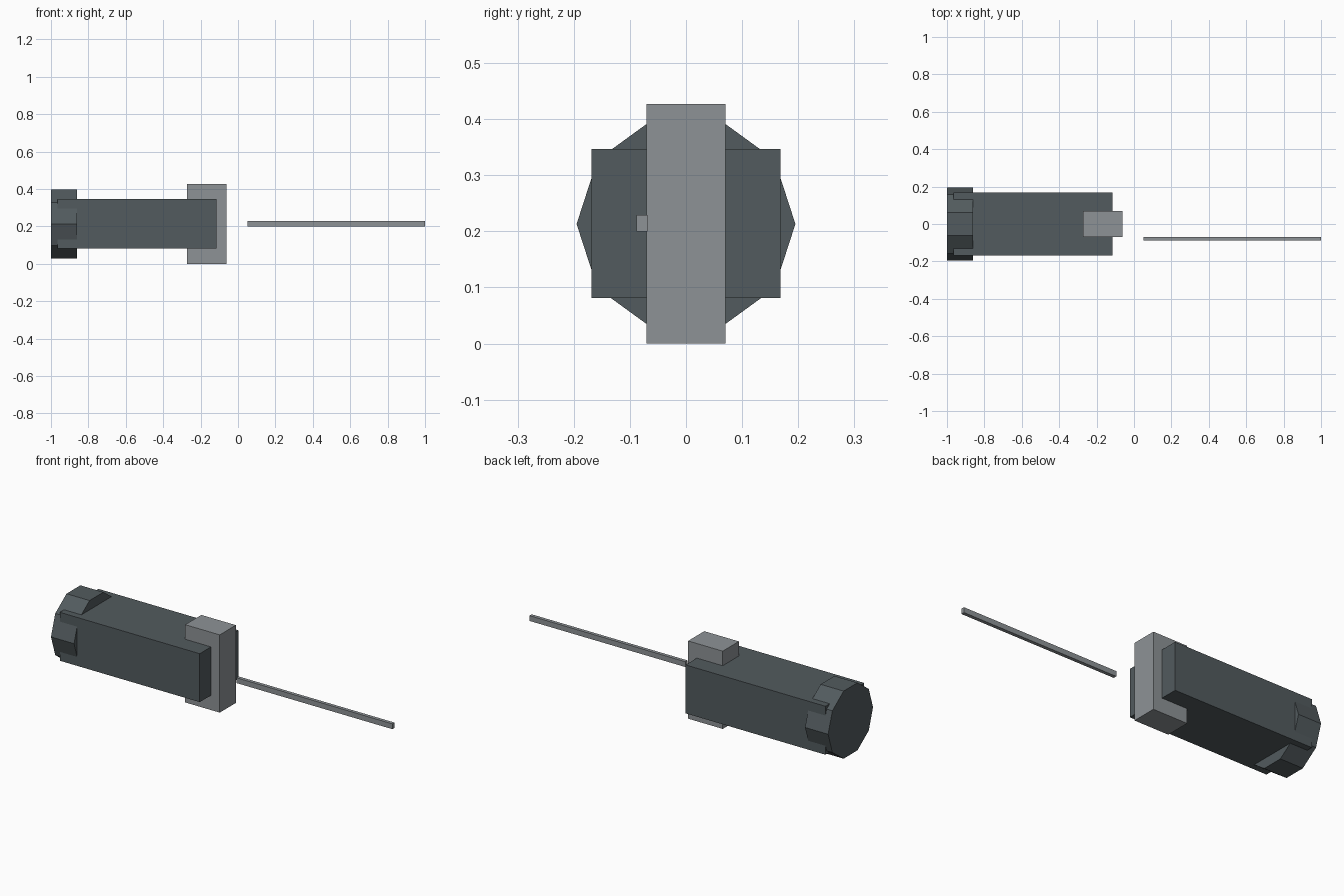
import bpy
import math

old = bpy.data.objects.get("Cube")
if old:
    bpy.data.objects.remove(old, do_unlink=True)


def material(name, rgb):
    mat = bpy.data.materials.new(name)
    mat.use_nodes = True
    color = (*rgb, 1.0)
    mat.diffuse_color = color
    mat.node_tree.nodes["Principled BSDF"].inputs["Base Color"].default_value = color
    return mat


dark_grey = material("dark slate grey", (0.085, 0.104, 0.112))
light_grey = material("light metal grey", (0.27, 0.29, 0.305))
AXIS_Z = 0.213


def finish(name, mat):
    obj = bpy.context.object
    obj.name = name
    obj.data.name = name
    obj.data.materials.append(mat)
    bpy.ops.object.transform_apply(location=False, rotation=True, scale=True)
    return obj


def box(name, low, high, mat):
    center = [(a + b) / 2 for a, b in zip(low, high)]
    bpy.ops.mesh.primitive_cube_add(size=1, location=center)
    bpy.context.object.scale = [b - a for a, b in zip(low, high)]
    return finish(name, mat)


# Main rectangular housing
box("housing", (-0.965, -0.168, 0.081), (-0.115, 0.168, 0.347), dark_grey)

# Ten-sided end cap, one corner pointing along y
bpy.ops.mesh.primitive_cylinder_add(
    vertices=10, radius=0.195, depth=0.14, location=(-0.93, 0, AXIS_Z),
    rotation=(0, math.pi / 2, 0))
finish("end_cap", dark_grey)

# Upright clamp block at the inner end
box("clamp_block", (-0.272, -0.07, 0), (-0.062, 0.07, 0.427), light_grey)

# Thin detached rod
box("thin_rod", (0.052, -0.088, 0.2), (1, -0.069, 0.229), light_grey)
